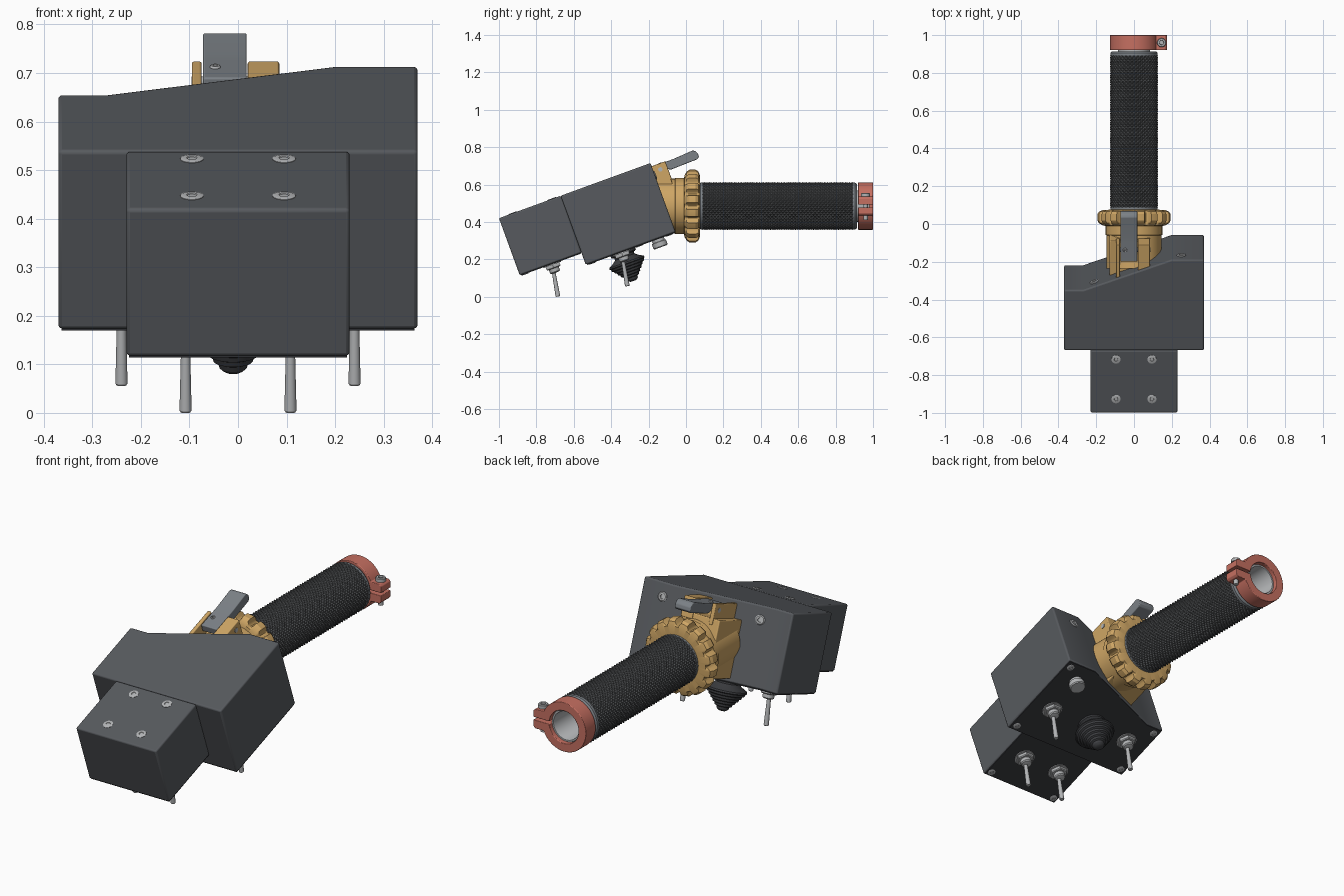
import bpy, bmesh
from math import sin, cos, pi, radians, tau
from mathutils import Matrix, Vector

if "Cube" in bpy.data.objects:
    bpy.data.objects.remove(bpy.data.objects["Cube"])

T = lambda x, y, z: Matrix.Translation((x, y, z))
R = lambda deg, ax: Matrix.Rotation(radians(deg), 4, ax)
TILT = T(0, -1, 0.42) @ R(20, 'X')          # frame of the tilted control box
AXIS = T(0, 0, 0.485) @ R(-90, 'X')         # handle axis: local z runs along +y
ID = Matrix()


def material(name, rgb):
    m = bpy.data.materials.new(name)
    m.diffuse_color = (*rgb, 1)
    m.use_nodes = True
    m.node_tree.nodes["Principled BSDF"].inputs["Base Color"].default_value = m.diffuse_color
    return m


DARK = material("dark_grey", (0.095, 0.102, 0.112))
PANEL = material("panel_black", (0.04, 0.042, 0.047))
RUBBER = material("rubber", (0.045, 0.047, 0.052))
GRIP = material("grip_grey", (0.10, 0.105, 0.11))
GOLD = material("gold", (0.62, 0.38, 0.13))
RED = material("red", (0.56, 0.16, 0.12))
STEEL = material("steel", (0.45, 0.46, 0.47))
LEVER = material("lever_grey", (0.20, 0.22, 0.24))


def add(name, verts, faces, mat, mx=ID, bevel=0):
    bm = bmesh.new()
    vs = [bm.verts.new(v) for v in verts]
    for f in faces:
        bm.faces.new([vs[i] for i in f])
    bmesh.ops.recalc_face_normals(bm, faces=bm.faces)
    me = bpy.data.meshes.new(name)
    bm.to_mesh(me)
    bm.free()
    ob = bpy.data.objects.new(name, me)
    bpy.context.collection.objects.link(ob)
    me.materials.append(mat)
    ob.matrix_world = mx
    if bevel:
        b = ob.modifiers.new("bevel", 'BEVEL')
        b.width, b.segments, b.limit_method = bevel, 3, 'ANGLE'
    return ob


def prism(name, pts, lo, hi, mat, axis='z', mx=ID, bevel=0):
    put = {'z': lambda a, b, c: (a, b, c), 'y': lambda a, b, c: (a, c, b),
           'x': lambda a, b, c: (c, a, b)}[axis]
    n = len(pts)
    verts = [put(a, b, c) for c in (lo, hi) for a, b in pts]
    faces = [range(n), range(n, 2 * n)]
    faces += [(i, (i + 1) % n, n + (i + 1) % n, n + i) for i in range(n)]
    return add(name, verts, faces, mat, mx, bevel)


def lathe(name, prof, mat, mx=ID, seg=40, shape=None, closed=False):
    """Revolve (radius, height) points round local z; shape(angle) can limit the radius."""
    verts = []
    for r, h in prof:
        for i in range(seg):
            a = tau * i / seg
            q = min(r, shape(a, r)) if shape else r
            verts.append((q * cos(a), q * sin(a), h))
    m = len(prof)
    faces = [(j * seg + i, j * seg + (i + 1) % seg, (j + 1) % m * seg + (i + 1) % seg, (j + 1) % m * seg + i)
             for j in range(m if closed else m - 1) for i in range(seg)]
    if not closed:
        faces += [range(seg), range((m - 1) * seg, m * seg)]
    return add(name, verts, faces, mat, mx)


def box(x0, x1, y0, y1):
    return [(x0, y0), (x1, y0), (x1, y1), (x0, y1)]


def screw(name, mx, r=0.024, h=0.006):
    lathe(name, [(r, -0.01), (r, h * .4), (r * .8, h), (r * .45, h), (r * .4, h * .2)], STEEL, mx, 24)


# control box: narrow front housing and wide rear housing with a slanted back
wide = [(-.37, .351), (.37, .351), (.37, .862), (.2, .862), (-.27, .691), (-.37, .691)]
narrow = box(-.23, .23, 0, .351)
prism("front_housing", narrow, -.324, 0, DARK, mx=TILT, bevel=.008)
prism("rear_housing", wide, -.392, 0, DARK, mx=TILT, bevel=.008)
prism("front_panel", box(-.224, .224, .006, .349), -.328, -.315, PANEL, mx=TILT)
prism("rear_panel", [(-.364, .357), (.364, .357), (.364, .856), (.2, .856), (-.27, .685), (-.364, .685)],
      -.396, -.385, PANEL, mx=TILT)

# housing screws: top, back wall and underside corners
for x in (-.095, .095):
    for u in (.078, .301):
        screw("top_screw", TILT @ T(x, u, 0), h=.003)
screw("back_screw_left", TILT @ T(-.21, .713, -.07) @ R(20, 'Z') @ R(-90, 'X'))
screw("back_screw_right", TILT @ T(.25, .862, -.07) @ R(-90, 'X'))
for x, u, w in [(-.335, .385, -.396), (.335, .385, -.396), (.335, .825, -.396), (-.335, .655, -.396),
                (-.2, .03, -.328), (.2, .03, -.328)]:
    screw("panel_screw", TILT @ T(x, u, w) @ R(180, 'X'), .019, .003)

# toggle switches hanging from the two panels
for x0, u, w, length in [(.108, .184, -.326, .178), (.24, .553, -.395, .184)]:
    for x in (-x0, x0):
        base = TILT @ T(x, u, w) @ R(180, 'X')
        lathe("switch_washer", [(.05, 0), (.05, .006)], STEEL, base, 28)
        lathe("switch_nut", [(.043, .005), (.045, .008), (.045, .022), (.041, .026)], STEEL, base, 6)
        lathe("switch_bushing", [(.028, .02), (.028, .045), (.024, .05), (.012, .052)], STEEL, base, 24)
        lathe("switch_lever", [(.009, .03), (.0095, .05), (.0125, length - .004), (.010, length)], STEEL,
              TILT @ T(x, u, w) @ R(-10, 'X') @ R(180, 'X'), 20)

# rubber joystick boot: short neck, wide brim, stepped cone
steps = [(.055, -.005), (.055, .03), (.075, .045), (.098, .058), (.1, .066)]
for i in range(6):
    r, h = .094 - i * .0125, .07 + i * .015
    steps += [(r, h), (r - .003, h + .011)]
steps += [(.022, .162), (.015, .166)]
lathe("joystick_boot", steps, RUBBER, TILT @ T(-.01, .561, -.395) @ R(180, 'X'))
lathe("joystick_collar", [(.07, 0), (.07, .012), (.06, .018)], RUBBER, TILT @ T(-.01, .561, -.395) @ R(180, 'X'))

# round cap on the rear panel
lathe("round_cap", [(.034, -.005), (.034, .015), (.04, .017), (.04, .042), (.036, .047)], STEEL,
      TILT @ T(.25, .76, -.395) @ R(180, 'X'), 32)

# gold mount between the box and the handle
slant = lambda x: .685 + (x + .27) * .364
def wedge(x0, x1, end):
    return [(x0, slant(x0)), (x1, slant(x1)), (x1, end), (x0, end)]
prism("mount_block", wedge(-.13, .085, .935), -.375, -.09, GOLD, mx=TILT, bevel=.005)
prism("mount_ear_left", wedge(-.095, -.075, .94), -.12, -.018, GOLD, mx=TILT, bevel=.004)
prism("mount_ear_right", wedge(.02, .085, .94), -.12, -.018, GOLD, mx=TILT, bevel=.004)
lathe("mount_hub", [(.146, -.235), (.146, -.06), (.15, -.057), (.15, .01)], GOLD, AXIS, 64)

# scalloped clamping nut
def scallop(a, r):
    return .195 - .03 * max(0, cos(16 * a)) ** .7
lathe("scalloped_nut", [(.14, -.012), (.165, -.008), (.186, .004), (.195, .018), (.195, .052),
                        (.186, .066), (.165, .074), (.125, .076)], GOLD, AXIS, 192, scallop)

# clamp lever with its cross pin
lever = [(-.19, .655), (-.11, .685), (-.08, .68), (-.055, .69), (.06, .735), (.069, .748), (.064, .766),
         (.05, .779), (.035, .782), (-.067, .737), (-.10, .725), (-.20, .69)]
prism("clamp_lever", lever, -.072, .018, LEVER, axis='x', bevel=.004)
lathe("lever_pin", [(.012, -.096), (.012, .088)], STEEL, TILT @ T(0, .9, -.05) @ R(90, 'Y'), 20)
screw("lever_screw", TILT @ T(-.047, .91, -.022), .011, .006)

# knurled grip: checkerboard of peaks and valleys split into diamond pyramids
N, ROWS, Y0, Y1 = 72, 84, .088, .892
verts, faces = [], []
for j in range(ROWS + 1):
    for i in range(N):
        a, r = tau * i / N, .128 if (i + j) % 2 == 0 else .121
        verts.append((r * cos(a), r * sin(a), Y0 + (Y1 - Y0) * j / ROWS))
for j in range(ROWS):
    for i in range(N):
        a, b = j * N + i, j * N + (i + 1) % N
        c, d = b + N, a + N
        faces += [(a, b, d), (b, c, d)] if (i + j) % 2 == 0 else [(a, b, c), (a, c, d)]
add("knurled_grip", verts, faces, GRIP, AXIS)
for name, s in (("grip_end_inner", [(.1, .07), (.117, .07), (.125, .078), (.125, .09), (.1, .09)]),
                ("grip_end_outer", [(.082, .89), (.125, .89), (.125, .904), (.118, .914), (.082, .914)])):
    lathe(name, s, LEVER, AXIS, 64, closed=True)

# hollow steel tube inside the grip
lathe("inner_tube", [(.084, .05), (.084, .975), (.081, .98), (.073, .98), (.071, .975), (.071, .06)],
      STEEL, AXIS, 56)

# red split collar with clamp lugs and bolt
arc = lambda r, a0, a1, n: [(r * cos(a0 + (a1 - a0) * i / n), .485 + r * sin(a0 + (a1 - a0) * i / n))
                            for i in range(n + 1)]
g = .007 / .084
collar = arc(.127, .405, tau - .405, 56) + [(.165, .435), (.175, .445), (.175, .478)]
collar += arc(.084, tau - g, g, 48) + [(.175, .492), (.175, .525), (.165, .535)]
prism("split_collar", collar, .92, 1.0, RED, axis='y', bevel=.003)
lathe("collar_bolt", [(.012, -.075), (.012, .05), (.024, .05), (.024, .066), (.021, .07), (.012, .07), (.011, .06)],
      STEEL, T(.146, .96, .485), 24)

# smooth the round parts, keeping hard edges
bpy.ops.object.select_all(action='SELECT')
bpy.context.view_layer.objects.active = bpy.data.objects["split_collar"]
bpy.ops.object.shade_smooth_by_angle(angle=radians(30))
